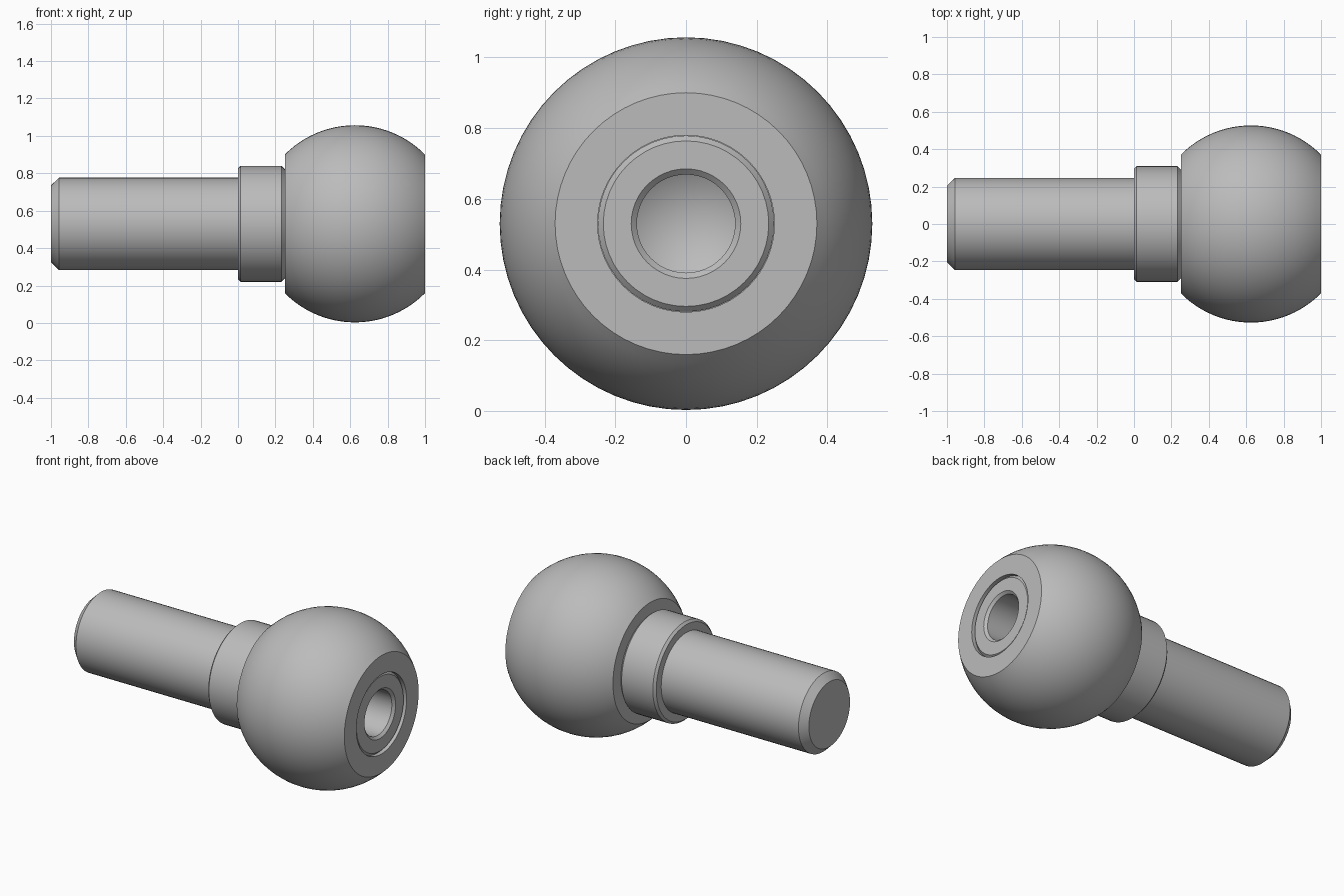
import bpy
import bmesh
import math
from mathutils import Matrix, Vector

cube = bpy.data.objects.get("Cube")
if cube:
    bpy.data.objects.remove(cube, do_unlink=True)

AXIS_Z = 0.53

steel = bpy.data.materials.new("grey steel")
steel.use_nodes = True
steel.diffuse_color = (0.5, 0.5, 0.5, 1)
steel.node_tree.nodes["Principled BSDF"].inputs["Base Color"].default_value = (0.5, 0.5, 0.5, 1)


def lathe(name, profile, sides):
    """Spin (x, radius) points around the long axis."""
    bm = bmesh.new()
    verts = [bm.verts.new((x, 0, r)) for x, r in profile]
    edges = [bm.edges.new(pair) for pair in zip(verts, verts[1:])]
    bmesh.ops.spin(bm, geom=verts + edges, cent=(0, 0, 0), axis=(1, 0, 0),
                   angle=math.tau, steps=sides)
    bmesh.ops.remove_doubles(bm, verts=bm.verts, dist=0.0005)
    bmesh.ops.recalc_face_normals(bm, faces=bm.faces)
    mesh = bpy.data.meshes.new(name)
    bm.to_mesh(mesh)
    bm.free()
    mesh.materials.append(steel)
    obj = bpy.data.objects.new(name, mesh)
    obj.location.z = AXIS_Z
    bpy.context.collection.objects.link(obj)
    bpy.ops.object.select_all(action='DESELECT')
    obj.select_set(True)
    bpy.context.view_layer.objects.active = obj
    bpy.ops.object.shade_smooth_by_angle(angle=math.radians(25))
    return obj


# Stud: chamfered shank, collar, and a pin through the ball with a drilled end
lathe("stud", [
    (-1, 0), (-1, 0.205), (-0.957, 0.247), (0, 0.247),
    (0, 0.296), (0.014, 0.31), (0.232, 0.31), (0.25, 0.292),
    (0.25, 0.249), (0.975, 0.249), (0.99, 0.234),
    (0.99, 0.155), (0.975, 0.139), (0.62, 0.139), (0.54, 0),
], 48)

# Ball: truncated sphere with a through bore
centre, radius, half = 0.625, 0.527, 0.375
limit = math.asin(half / radius)
steps = 24
arc = []
for i in range(steps + 1):
    a = -limit + 2 * limit * i / steps
    arc.append((centre + radius * math.sin(a), radius * math.cos(a)))
bore = [(centre + half, 0.25), (centre - half, 0.25)]
lathe("ball", bore[1:] + arc + bore, 64)
